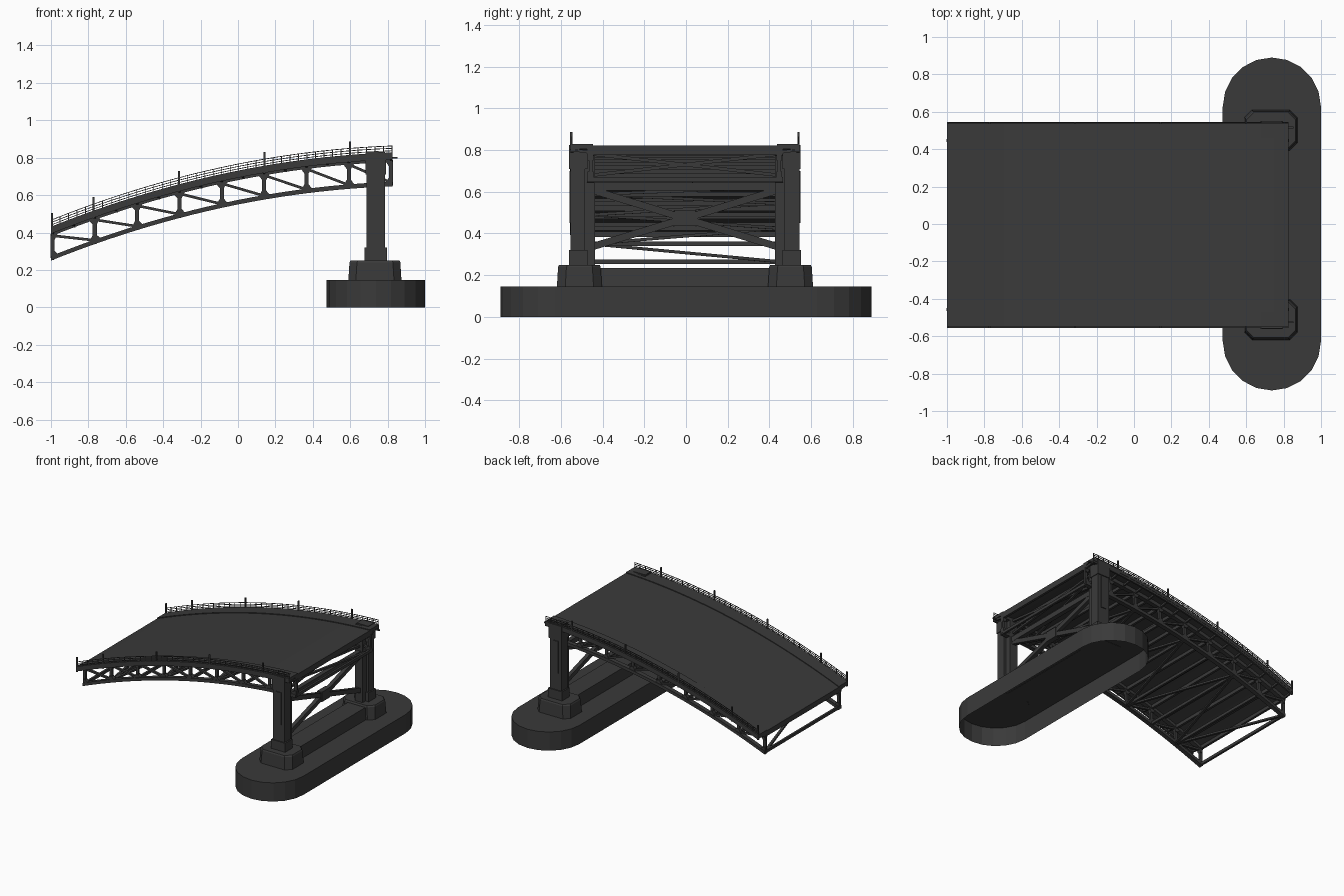
import bpy, bmesh, math
from mathutils import Vector

if "Cube" in bpy.data.objects:
    bpy.data.objects.remove(bpy.data.objects["Cube"], do_unlink=True)

steel = bpy.data.materials.new("dark_grey")
steel.use_nodes = True
GREY = (0.042, 0.042, 0.042, 1)
steel.diffuse_color = GREY
steel.node_tree.nodes["Principled BSDF"].inputs["Base Color"].default_value = GREY

START, END, PANELS = -1.0, 0.827, 8
STEP = (END - START) / PANELS
PIER_X = 0.737
SIDES = (-1, 1)


def low(x):
    """Height of the arched bottom chord."""
    t = x + 1
    return 0.25 + 0.4 * t - 0.1 * t * t


def finish(name, bm, shift=-0.005):
    mesh = bpy.data.meshes.new(name)
    bm.to_mesh(mesh)
    bm.free()
    mesh.materials.append(steel)
    obj = bpy.data.objects.new(name, mesh)
    obj.location.y = shift
    bpy.context.scene.collection.objects.link(obj)


def loft(bm, rings, closed_start=True):
    """Skin a stack of closed rings and cap the ends."""
    loops = [[bm.verts.new(p) for p in ring] for ring in rings]
    n = len(loops[0])
    faces = [bm.faces.new((a[i], a[(i + 1) % n], b[(i + 1) % n], b[i]))
             for a, b in zip(loops, loops[1:]) for i in range(n)]
    if closed_start:
        faces.append(bm.faces.new(loops[0][::-1]))
    faces.append(bm.faces.new(loops[-1]))
    bmesh.ops.recalc_face_normals(bm, faces=faces)


def box(bm, x0, x1, y0, y1, z0, z1):
    loft(bm, [[(x0, y0, z), (x1, y0, z), (x1, y1, z), (x0, y1, z)] for z in (z0, z1)])


def bar(bm, a, b, w, h):
    """Rectangular bar between two points."""
    a, b = Vector(a), Vector(b)
    d = (b - a).normalized()
    ref = Vector((0, 0, 1)) if abs(d.z) < 0.9 else Vector((0, 1, 0))
    u = d.cross(ref).normalized() * w / 2
    v = d.cross(u).normalized() * h / 2
    loft(bm, [[p + u + v, p - u + v, p - u - v, p + u - v] for p in (a, b)])


def ribbon(bm, y0, y1, d0, d1, n=24):
    """Rectangular section swept along the arch."""
    rings = []
    for i in range(n + 1):
        x = START + (END - START) * i / n
        z = low(x)
        rings.append([(x, y0, z + d0), (x, y1, z + d0), (x, y1, z + d1), (x, y0, z + d1)])
    loft(bm, rings)


# Roadway and sidewalks
bm = bmesh.new()
ribbon(bm, -0.44, 0.44, 0.153, 0.175)
finish("roadway", bm)
bm = bmesh.new()
for s in SIDES:
    ribbon(bm, s * 0.44, s * 0.55, 0.158, 0.181)
    ribbon(bm, s * 0.535, s * 0.548, 0.143, 0.16)
finish("sidewalks", bm)

# Side trusses
TY = 0.452
nodes = [START + 0.008 + (END - START - 0.016) * i / PANELS for i in range(PANELS + 1)]
chords, web, gussets = bmesh.new(), bmesh.new(), bmesh.new()
for s in SIDES:
    y = s * TY
    ribbon(chords, y - 0.017, y + 0.017, 0, 0.024)
    ribbon(chords, y - 0.017, y + 0.017, 0.13, 0.158)
    for i, x in enumerate(nodes):
        z = low(x)
        bar(web, (x, y, z + 0.01), (x, y, z + 0.14), 0.022, 0.016)
        if i < PANELS:
            x2 = nodes[i + 1]
            bar(web, (x, y, z + 0.13), (x2, y, low(x2) + 0.02), 0.018, 0.014)
        # flared plates at each joint
        for base, tip in ((0.02, 0.05), (0.134, 0.104)):
            l, r = max(x - 0.03, START), min(x + 0.03, END)
            shape = ((l, low(l) + base), (r, low(r) + base),
                     (min(x + 0.01, END), z + tip), (max(x - 0.01, START), z + tip))
            loft(gussets, [[(px, y + o, pz) for px, pz in shape] for o in (-0.014, 0.014)])
finish("truss_chords", chords)
finish("truss_web", web)
finish("truss_gussets", gussets)

# Floor beams, sidewalk brackets and bottom bracing
beams, brackets, bracing = bmesh.new(), bmesh.new(), bmesh.new()
for i in range(PANELS * 2 + 1):
    x = START + 0.009 + (END - START - 0.018) * i / (PANELS * 2)
    box(beams, x - 0.009, x + 0.009, -TY, TY, low(x) + 0.13, low(x) + 0.157)
    for s in SIDES:
        bar(brackets, (x, s * TY, low(x) + 0.142), (x, s * 0.54, low(x) + 0.155), 0.012, 0.014)
for i, x in enumerate(nodes):
    bar(bracing, (x, -TY, low(x) + 0.012), (x, TY, low(x) + 0.012), 0.016, 0.022)
    if i < PANELS:
        x2, s = nodes[i + 1], 1 if i % 2 == 0 else -1
        bar(bracing, (x, s * TY, low(x) + 0.012), (x2, -s * TY, low(x2) + 0.012), 0.018, 0.014)
finish("floor_beams", beams)
finish("sidewalk_brackets", brackets)
finish("bottom_bracing", bracing)

# Railings with tall posts
rails, posts = bmesh.new(), bmesh.new()
for s in SIDES:
    y = s * 0.545
    for d in (0.19, 0.203, 0.216):
        ribbon(rails, y - 0.002, y + 0.002, d - 0.002, d + 0.002)
    count = PANELS * 5
    for i in range(count + 1):
        x = START + 0.003 + (END - START - 0.006) * i / count
        bar(rails, (x, y, low(x) + 0.17), (x, y, low(x) + 0.216), 0.004, 0.004)
    for x in (START + 0.005, START + STEP, START + 3 * STEP, START + 5 * STEP, START + 7 * STEP):
        bar(posts, (x, y, low(x) + 0.14), (x, y, low(x) + 0.253), 0.01, 0.01)
finish("railings", rails)
finish("tall_posts", posts)

# Hollow pier base with rounded ends, open underneath
bm = bmesh.new()
R = 0.2625
outline = []
for s in SIDES:
    for i in range(11):
        a = math.pi * i / 10 + (0 if s > 0 else math.pi)
        outline.append((PIER_X + R * math.cos(a), s * (0.89 - R) + R * math.sin(a)))
loft(bm, [[(x, y, z) for x, y in outline] for z in (0, 0.145)], closed_start=False)
finish("pier_base", bm, 0)


def octagon(cx, cy, hx, hy, c, z):
    return [(cx + px, cy + py, z) for px, py in (
        (hx - c, -hy), (hx, c - hy), (hx, hy - c), (hx - c, hy),
        (c - hx, hy), (-hx, hy - c), (-hx, c - hy), (c - hx, -hy))]


# Footings and the low wall joining them
bm = bmesh.new()
for s in SIDES:
    loft(bm, [octagon(0.732, s * 0.506, hx, hy, 0.04, z) for hx, hy, z in
              ((0.142, 0.108, 0.143), (0.136, 0.102, 0.24), (0.131, 0.097, 0.25))])
finish("footings", bm)
bm = bmesh.new()
loft(bm, [[(PIER_X + sx * w, sy * 0.45, z) for sx, sy in ((-1, -1), (1, -1), (1, 1), (-1, 1))]
          for w, z in ((0.085, 0.143), (0.075, 0.235))])
finish("footing_wall", bm)

# Columns: shaft, inner web, plinth, head, raised outer panel and end bracket
bm = bmesh.new()
for s in SIDES:
    for hx, y0, y1, z0, z1 in (
            (0.05, 0.478, 0.548, 0.24, 0.83), (0.033, 0.432, 0.48, 0.24, 0.8),
            (0.06, 0.468, 0.556, 0.24, 0.32), (0.055, 0.468, 0.555, 0.71, 0.825),
            (0.022, 0.54, 0.554, 0.45, 0.7)):
        box(bm, PIER_X - hx, PIER_X + hx, s * y0, s * y1, z0, z1)
    bar(bm, (PIER_X, s * 0.52, 0.8), (0.853, s * 0.52, 0.8), 0.01, 0.01)
finish("columns", bm)

# Cross bracing between the columns
bm = bmesh.new()
for s in SIDES:
    for z in (0.335, 0.61):
        bar(bm, (PIER_X, s * 0.45, z), (PIER_X, 0, 0.472), 0.03, 0.034)
    bar(bm, (PIER_X, -0.44, 0.73 + s * 0.05), (PIER_X, 0.44, 0.73 - s * 0.05), 0.018, 0.016)
bar(bm, (PIER_X, -0.45, 0.625), (PIER_X, 0.45, 0.625), 0.035, 0.04)
box(bm, PIER_X - 0.02, PIER_X + 0.02, -0.05, 0.05, 0.435, 0.512)
finish("pier_bracing", bm)
